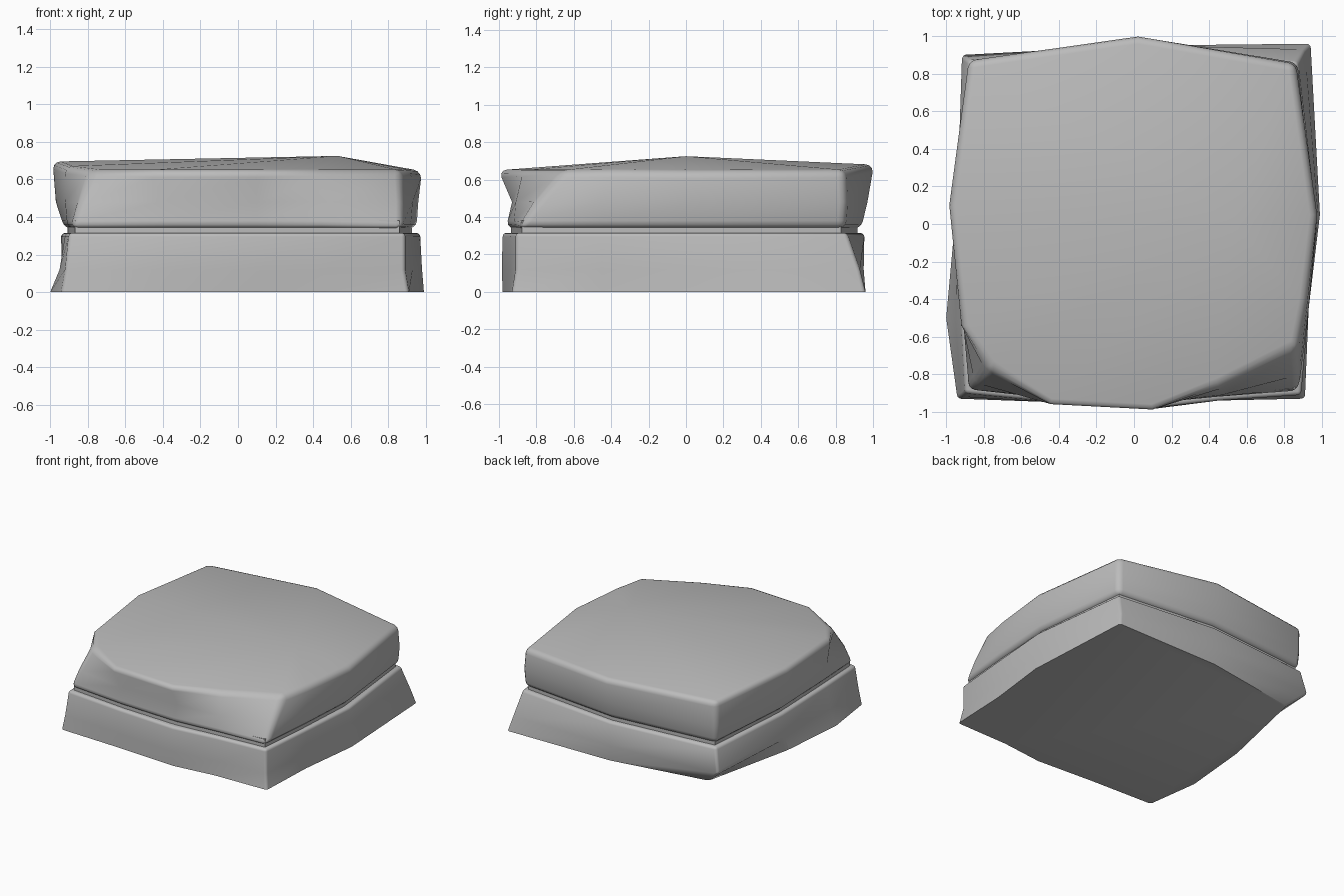
import bpy
import bmesh
from math import radians

cube = bpy.data.objects.get("Cube")
if cube:
    bpy.data.objects.remove(cube, do_unlink=True)

stone = bpy.data.materials.new("grey_stone")
stone.use_nodes = True
grey = (0.5, 0.5, 0.5, 1)
stone.diffuse_color = grey
stone.node_tree.nodes["Principled BSDF"].inputs["Base Color"].default_value = grey
stone.node_tree.nodes["Principled BSDF"].inputs["Roughness"].default_value = 0.8

# Shared outline, counter-clockwise from the front corner on the -x side
NAMES = ["front_a", "front_b", "front_c", "front_d", "front_e", "side_f",
         "side_g", "back_h", "back_i", "back_j", "side_k", "side_l"]
POINTS = [(-.9, -.9), (-.4, -.95), (.1, -.97), (.45, -.94), (.89, -.91), (.93, -.45),
          (.96, .05), (.87, .86), (.02, .95), (-.88, .87), (-.94, .1), (-.92, -.5)]
OUTLINE = dict(zip(NAMES, POINTS))


def ring(z, scale=1, heights=None, **moved):
    """Outline at one height, with some named points moved."""
    heights = heights or {}
    pts = {**OUTLINE, **moved}
    return [(pts[n][0] * scale, pts[n][1] * scale, heights.get(n, z)) for n in NAMES]


def slab(name, rings, peak=None, bevel=0.0):
    """Loft rings into a slab, cap it and round its hard edges."""
    bm = bmesh.new()
    loops = [[bm.verts.new(p) for p in r] for r in rings]
    n = len(NAMES)
    for low, high in zip(loops, loops[1:]):
        for i in range(n):
            j = (i + 1) % n
            bm.faces.new((low[i], low[j], high[j], high[i]))
    bm.faces.new(loops[0][::-1])
    top = loops[-1]
    if peak:
        tip = bm.verts.new(peak)
        for i in range(n):
            bm.faces.new((top[i], top[(i + 1) % n], tip))
    else:
        bm.faces.new(top)
    bmesh.ops.recalc_face_normals(bm, faces=bm.faces[:])
    if bevel:
        # The rim resting on the ground stays sharp
        hard = [e for e in bm.edges if e.calc_face_angle(0) > radians(35)
                and max(v.co.z for v in e.verts) > 0.01]
        bmesh.ops.bevel(bm, geom=hard, offset=bevel, segments=3, profile=0.5,
                        affect='EDGES', clamp_overlap=True)
    mesh = bpy.data.meshes.new(name)
    bm.to_mesh(mesh)
    bm.free()
    mesh.materials.append(stone)
    obj = bpy.data.objects.new(name, mesh)
    bpy.context.collection.objects.link(obj)
    bpy.ops.object.select_all(action='DESELECT')
    obj.select_set(True)
    bpy.context.view_layer.objects.active = obj
    bpy.ops.object.shade_smooth_by_angle(angle=radians(50))
    return obj


# Lower block, flared at the foot and undercut at one back corner
slab("lower_stone", [
    ring(0, front_a=(-.94, -.93), front_c=(.1, -.98), front_e=(.91, -.93),
         side_g=(.99, .05), back_h=(.94, .96), back_j=(-.78, .82),
         side_k=(-.95, .05), side_l=(-1, -.5)),
    ring(.12, front_a=(-.92, -.92), front_c=(.1, -.985), side_g=(.98, .05),
         back_h=(.91, .93), back_j=(-.92, .9), side_l=(-.95, -.5)),
    ring(.315, front_c=(.1, -.98), side_g=(.97, .05)),
], bevel=.02)

# Recessed joint between the blocks
slab("joint_core", [ring(.28, .965), ring(.38, .965)])

# Upper block with chipped front corners and a shallow domed top
slab("upper_stone", [
    ring(.34, .99),
    ring(.48, front_a=(-.85, -.85), front_b=(-.42, -.92), front_c=(.1, -.93),
         front_d=(.47, -.91), front_e=(.88, -.8), back_i=(.02, .97), side_k=(-.97, .1)),
    ring(.65, front_a=(-.77, -.76), front_b=(-.45, -.97), front_c=(.1, -1),
         front_d=(.45, -.86), front_e=(.87, -.65), side_f=(.92, -.4),
         side_g=(.975, .05), back_h=(.86, .85), back_i=(.02, 1), side_k=(-.985, .1),
         side_l=(-.92, -.55),
         heights=dict(side_k=.695, back_i=.68, back_j=.68, side_l=.67, side_g=.645)),
], peak=(.53, 0, .725), bevel=.04)
